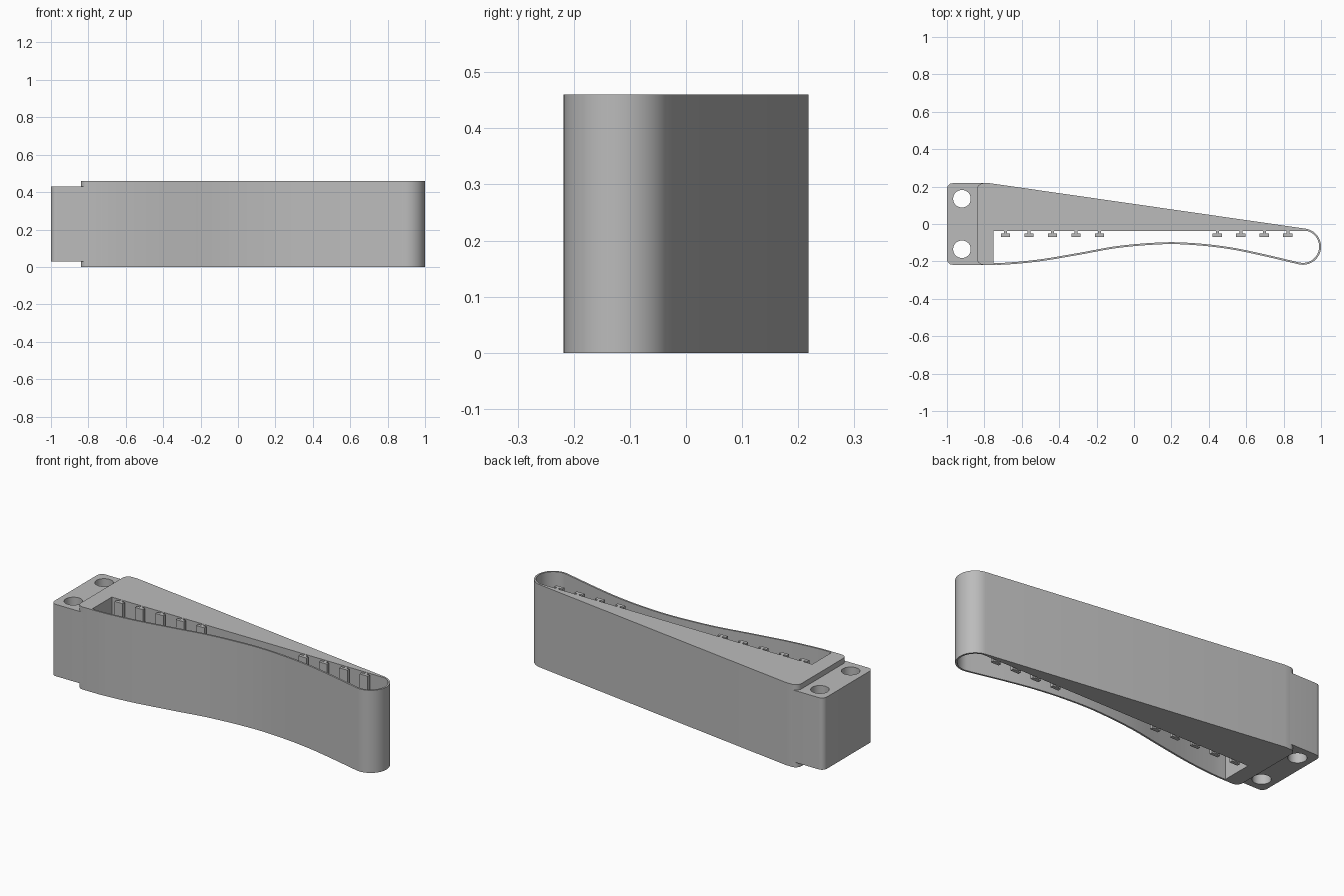
import bpy, bmesh, math
from mathutils import Vector

cube = bpy.data.objects.get("Cube")
if cube:
    bpy.data.objects.remove(cube, do_unlink=True)

HEIGHT, HALF = 0.46, 0.218
WALL_Y, CAVITY_X, BAND = -0.037, -0.752, 0.01

grey = bpy.data.materials.new("plain grey")
grey.use_nodes = True
grey.diffuse_color = (0.5, 0.5, 0.5, 1)
grey.node_tree.nodes["Principled BSDF"].inputs["Base Color"].default_value = (0.5, 0.5, 0.5, 1)


def arc(cx, cy, r, start, end, steps):
    """Points along an arc, angles in degrees."""
    angles = [math.radians(start + (end - start) * i / steps) for i in range(steps + 1)]
    return [Vector((cx + r * math.cos(a), cy + r * math.sin(a))) for a in angles]


def smooth_path(points, steps=6):
    """Catmull-Rom curve through the points."""
    p = [Vector(q) for q in points]
    p = [2 * p[0] - p[1]] + p + [2 * p[-1] - p[-2]]
    out = []
    for a, b, c, d in zip(p, p[1:], p[2:], p[3:]):
        for i in range(steps):
            t = i / steps
            out.append(0.5 * (2 * b + (c - a) * t + (2 * a - 5 * b + 4 * c - d) * t * t
                              + (3 * b - a - 3 * c + d) * t ** 3))
    return out + [p[-2]]


def prism(name, loops, z0, z1):
    """Extrude closed outlines (the first is outer, the rest are holes) from z0 to z1."""
    bm = bmesh.new()
    edges = []
    for loop in loops:
        verts = [bm.verts.new((p[0], p[1], z0)) for p in loop]
        edges += [bm.edges.new((v, verts[i - 1])) for i, v in enumerate(verts)]
    bmesh.ops.triangle_fill(bm, edges=edges, use_beauty=True)
    top = bmesh.ops.extrude_face_region(bm, geom=bm.faces[:], use_keep_orig=True)["geom"]
    moved = [g for g in top if isinstance(g, bmesh.types.BMVert)]
    bmesh.ops.translate(bm, verts=moved, vec=(0, 0, z1 - z0))
    bmesh.ops.recalc_face_normals(bm, faces=bm.faces[:])
    mesh = bpy.data.meshes.new(name)
    bm.to_mesh(mesh)
    bm.free()
    mesh.materials.append(grey)
    obj = bpy.data.objects.new(name, mesh)
    bpy.context.collection.objects.link(obj)
    bpy.ops.object.select_all(action='DESELECT')
    bpy.context.view_layer.objects.active = obj
    obj.select_set(True)
    bpy.ops.object.shade_smooth_by_angle(angle=math.radians(30))
    return obj


# Wedge body with the thin curved band and its rounded nose
nose_x, nose_y, nose_r = 0.903, -0.121, 0.097
nose = arc(nose_x, nose_y, nose_r, -103, 82, 28)
band = smooth_path([(CAVITY_X, -HALF), (-0.67, -0.216), (-0.5, -0.199), (-0.29, -0.164),
                    (-0.08, -0.127), (0.16, -0.108), (0.34, -0.114), (0.51, -0.134),
                    (0.67, -0.166), nose[0]])
corner = 0.035
left = -0.84 + corner
outer = (band[:-1] + nose + [Vector((-0.77, HALF))]
         + arc(left, HALF - corner, corner, 90, 180, 8)
         + arc(left, corner - HALF, corner, 180, 270, 8))
inner = [Vector((CAVITY_X, BAND - HALF))]
for a, b, c in zip(band, band[1:], band[2:]):
    d = (c - a).normalized()
    inner.append(b + Vector((-d.y, d.x)) * BAND)
inner += arc(nose_x, nose_y, nose_r - BAND, -103, 75, 28)
inner.append(Vector((CAVITY_X, WALL_Y)))
prism("wedge_body", [outer, inner], 0, HEIGHT)

# Mounting block with two through holes
r = 0.03
block = ([Vector((-0.8, -HALF)), Vector((-0.8, HALF))]
         + arc(-1 + r, HALF - r, r, 90, 180, 8)
         + arc(-1 + r, r - HALF, r, 180, 270, 8))
holes = [arc(-0.92, y, 0.047, 0, 360, 40)[:-1] for y in (-0.135, 0.135)]
prism("mounting_block", [block] + holes, 0.03, 0.43)

# T-shaped ribs along the inner wall, in two groups
pitch = 0.1256
ribs = [-0.687 + pitch * i for i in range(5)] + [0.446 + pitch * i for i in range(4)]
for i, x in enumerate(ribs):
    stem, cap = 0.008, 0.025
    half = [(stem, WALL_Y + 0.004), (stem, -0.051), (cap, -0.051), (cap, -0.069)]
    outline = [(x + w, y) for w, y in half] + [(x - w, y) for w, y in reversed(half)]
    prism(f"inner_rib_{i + 1}", [outline], 0, HEIGHT - 0.001)
